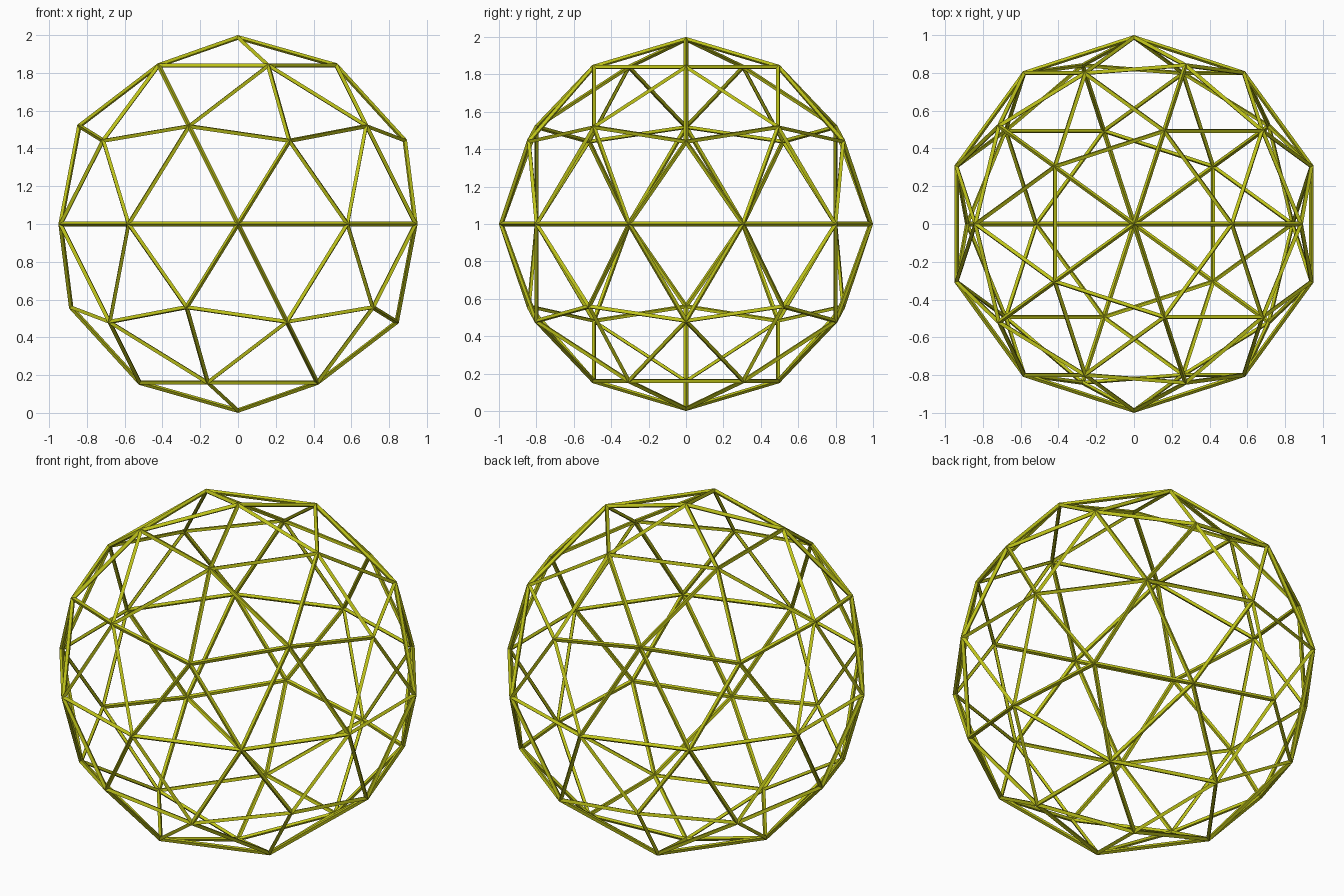
import bpy

if "Cube" in bpy.data.objects:
    bpy.data.objects.remove(bpy.data.objects["Cube"])

THICK = 0.025

# Geodesic sphere of 120 edges; the strut ridges sit at half the thickness outside it
bpy.ops.mesh.primitive_ico_sphere_add(subdivisions=2, radius=1 - THICK / 2, location=(0, 0, 1))
cage = bpy.context.object
cage.name = "geodesic_cage"

# Diamond-section struts along every edge
wire = cage.modifiers.new("struts", 'WIREFRAME')
wire.thickness = THICK
wire.offset = 0
wire.use_even_offset = True
wire.use_replace = True

# Olive yellow
olive = bpy.data.materials.new("olive_yellow")
olive.diffuse_color = (0.52, 0.55, 0.01, 1)
olive.use_nodes = True
olive.node_tree.nodes["Principled BSDF"].inputs["Base Color"].default_value = olive.diffuse_color
cage.data.materials.append(olive)
